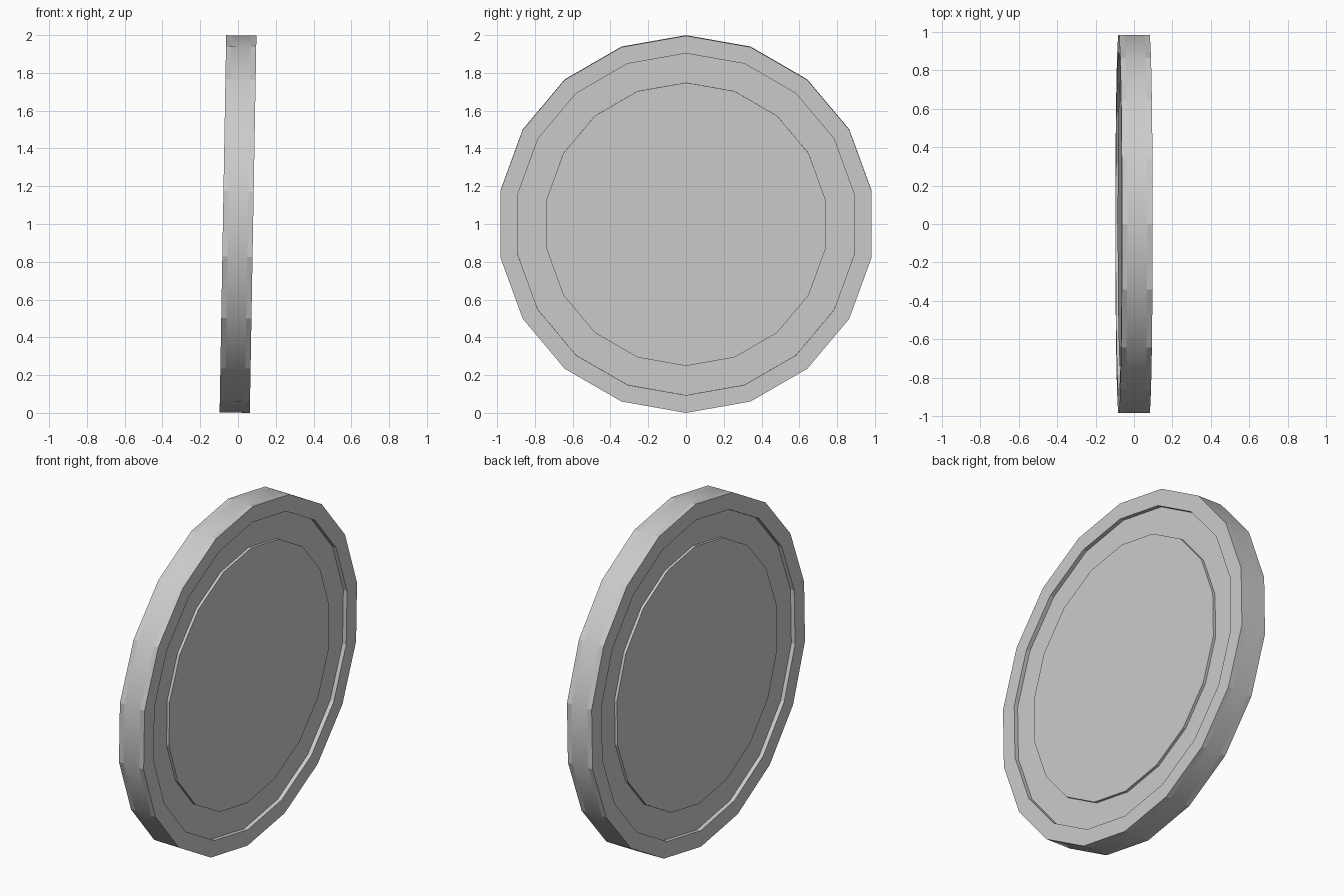
import bpy, bmesh
from math import sin, cos, radians, pi
from mathutils import Matrix

if "Cube" in bpy.data.objects:
    bpy.data.objects.remove(bpy.data.objects["Cube"])

SIDES = 18
R = 0.9985          # rim radius
HALF = 0.08         # half thickness
TILT = radians(1)   # slight lean towards +x

# Half profile (x, radius) from the face centre to the rim edge band
half = [(0.072, 0.75),       # raised centre disc
        (0.056, 0.75),       # groove floor, inner
        (0.056, 0.905),      # groove floor, outer
        (HALF, 0.905),       # rim lip, inner
        (HALF, R),           # rim lip, outer
        (0.052, R)]          # end of the flat edge band
profile = half + [(-x, r) for x, r in reversed(half)]

bm = bmesh.new()


def ring(x, r):
    angles = [2 * pi * i / SIDES for i in range(SIDES)]
    return [bm.verts.new((x, r * sin(a), r * cos(a))) for a in angles]


rings = [ring(x, r) for x, r in profile]

# Bridge the rings; only the middle of the rim is smooth
for k, (a, b) in enumerate(zip(rings, rings[1:])):
    for i in range(SIDES):
        j = (i + 1) % SIDES
        face = bm.faces.new((a[i], a[j], b[j], b[i]))
        face.smooth = k == len(half) - 1

# Centre discs on both sides
bm.faces.new(rings[0])
bm.faces.new(rings[-1])
bmesh.ops.recalc_face_normals(bm, faces=bm.faces[:])

# Lean the coin and stand it on the ground
bmesh.ops.transform(bm, matrix=Matrix.Rotation(TILT, 4, 'Y'), verts=bm.verts[:])
low = min(v.co.z for v in bm.verts)
bmesh.ops.translate(bm, vec=(0, 0, -low), verts=bm.verts[:])

mesh = bpy.data.meshes.new("coin")
bm.to_mesh(mesh)
bm.free()
coin = bpy.data.objects.new("coin", mesh)
bpy.context.collection.objects.link(coin)
